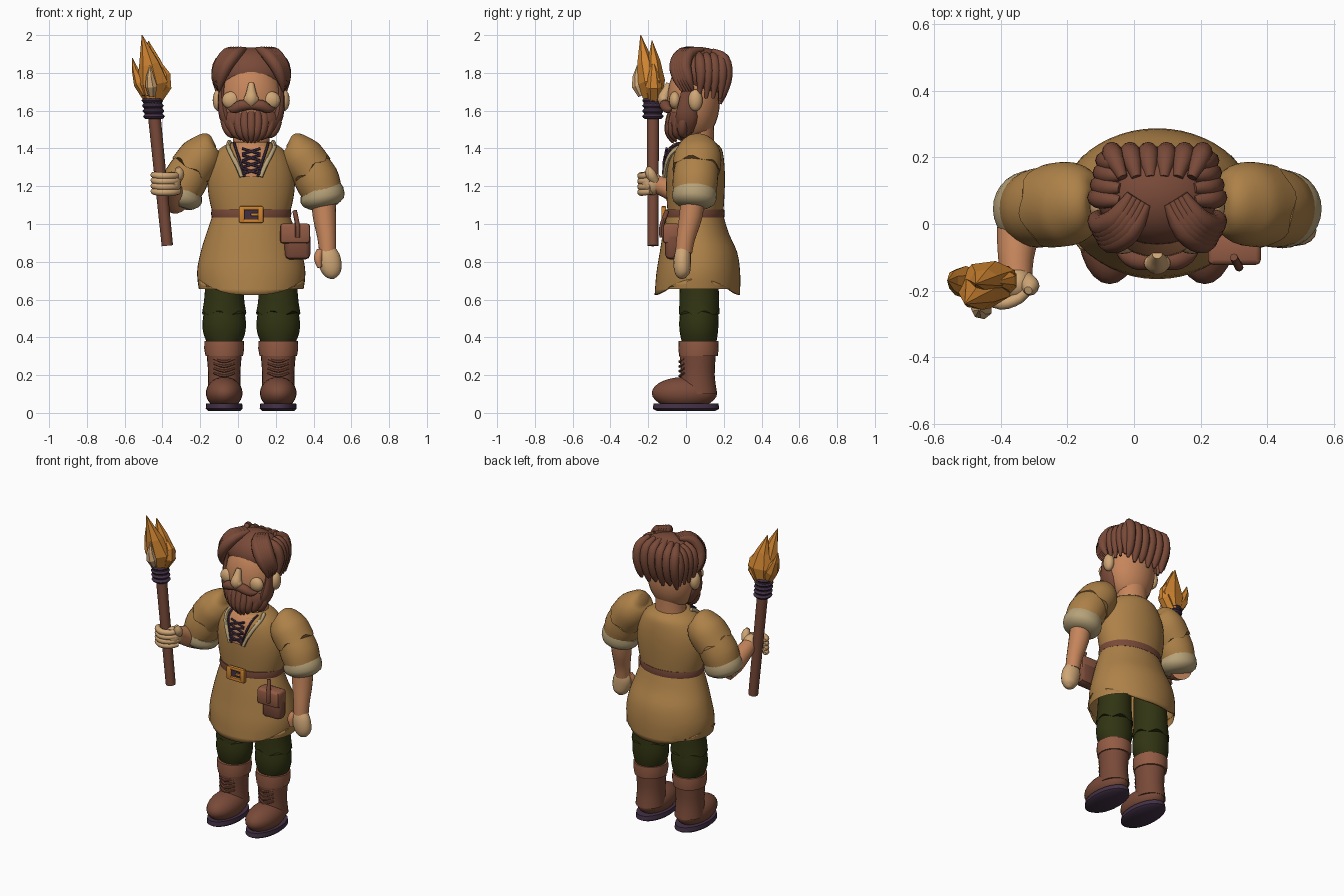
import bpy, bmesh, math
from mathutils import Vector

CX = 0.07  # body centre line


def material(name, rgb):
    m = bpy.data.materials.new(name)
    m.diffuse_color = (*rgb, 1)
    return m


TUNIC = material("tan_cloth", (0.42, 0.22, 0.065))
BROWN = material("brown_hair_leather", (0.19, 0.068, 0.04))
CUFF = material("light_leather", (0.29, 0.105, 0.058))
GREEN = material("dark_green", (0.03, 0.034, 0.006))
SKIN = material("skin", (0.56, 0.235, 0.105))
PALE = material("pale_skin", (0.62, 0.38, 0.18))
LINEN = material("linen", (0.47, 0.36, 0.19))
FIRE = material("orange", (0.62, 0.23, 0.03))
DARK = material("dark_purple", (0.055, 0.03, 0.06))


def finish(name, bm, mat):
    bmesh.ops.recalc_face_normals(bm, faces=bm.faces)
    me = bpy.data.meshes.new(name)
    bm.to_mesh(me)
    bm.free()
    me.materials.append(mat)
    ob = bpy.data.objects.new(name, me)
    bpy.context.collection.objects.link(ob)
    return ob


def spline(rows, steps):
    out, n = [], len(rows)
    for i in range(n - 1):
        a, b, c, d = rows[max(i - 1, 0)], rows[i], rows[i + 1], rows[min(i + 2, n - 1)]
        for k in range(steps):
            t = k / steps
            out.append([0.5 * (2 * q + (r - p) * t + (2 * p - 5 * q + 4 * r - s) * t * t
                               + (3 * q - p - 3 * r + s) * t ** 3) for p, q, r, s in zip(a, b, c, d)])
    return out + [list(rows[-1])]


def tube(name, rows, mat, seg=16, steps=3, level=False, cap=True, edge=None):
    """Skin rows of (x, y, z, radius[, second radius]); level keeps rings horizontal."""
    rows = spline([tuple(r) if len(r) == 5 else (*r, r[3]) for r in rows], steps)
    pts = [Vector(r[:3]) for r in rows]
    d = (pts[-1] - pts[0]).normalized()
    ref = Vector((0, 0, 1)) if abs(d.y) > 0.8 else Vector((0, 1, 0))
    bm, rings = bmesh.new(), []
    for i, (p, r) in enumerate(zip(pts, rows)):
        t = (pts[min(i + 1, len(pts) - 1)] - pts[max(i - 1, 0)]).normalized()
        u = t.cross(ref).normalized()
        v = u.cross(t)
        if level:
            u, v, t = Vector((1, 0, 0)), Vector((0, 1, 0)), Vector((0, 0, 1))
        ring = []
        for k in range(seg):
            a = 2 * math.pi * k / seg
            q = p + u * max(r[3], .001) * math.cos(a) + v * max(r[4], .001) * math.sin(a)
            if edge and i == len(pts) - 1:
                q += t * edge(a)
            ring.append(bm.verts.new(q))
        rings.append(ring)
    for a, b in zip(rings, rings[1:]):
        for k in range(seg):
            j = (k + 1) % seg
            bm.faces.new((a[k], a[j], b[j], b[k]))
    if cap:
        bm.faces.new(rings[0])
        bm.faces.new(rings[-1])
    return finish(name, bm, mat)


def ball(name, c, r, mat, seg=20):
    bm = bmesh.new()
    bmesh.ops.create_uvsphere(bm, u_segments=seg, v_segments=seg // 2 + 2, radius=1)
    for v in bm.verts:
        v.co = Vector(v.co[k] * r[k] + c[k] for k in range(3))
    return finish(name, bm, mat)


def box(name, c, size, mat, bevel=0.01):
    bm = bmesh.new()
    bmesh.ops.create_cube(bm, size=1)
    for v in bm.verts:
        v.co = Vector(v.co[k] * size[k] + c[k] for k in range(3))
    if bevel:
        bmesh.ops.bevel(bm, geom=bm.edges[:], offset=bevel, segments=2, affect='EDGES', profile=0.5)
    return finish(name, bm, mat)


def wavy(a):
    return 0.012 * math.sin(6 * a)


# Boots and trousers
for s, side in ((-1, "left"), (1, "right")):
    x = CX + s * 0.143
    tube(side + "_sole", [(x, 0, .01, .085, .155), (x, 0, .022, .098, .176), (x, 0, .05, .095, .172)],
         DARK, 28, 1, True)
    ball(side + "_foot", (x, -.008, .105), (.097, .173, .085), BROWN, 24)
    tube(side + "_boot_shaft", [(x, .065, .1, .09, .1), (x, .062, .2, .085, .09), (x, .062, .31, .093, .096)],
         BROWN, 24, 3, True)
    tube(side + "_boot_cuff", [(x, .066, .3, .099, .102), (x, .066, .34, .106, .107), (x, .066, .38, .105, .105)],
         CUFF, 24, 1, True)
    for z in (.2, .225, .25, .275):
        tube(side + "_boot_lace", [(x - .055, -.008, z + .012, .006), (x, -.034, z - .004, .008),
                                   (x + .055, -.008, z + .012, .006)], BROWN, 6)
    tube(side + "_lower_trouser", [(x, .07, .37, .09, .09), (x, .068, .42, .11, .1), (x, .068, .48, .115, .104),
                                   (x, .07, .56, .103, .098)], GREEN, 24, 3, True)
    tube(side + "_upper_trouser", [(x - s * .005, .07, .8, .1, .1), (x, .07, .62, .104, .104),
                                   (x, .07, .53, .117, .107)], GREEN, 36, 3, True, edge=wavy)

# Tunic skirt with hem raised at the sides
skirt = tube("tunic_skirt", [(CX, .045, 1.06, .2, .148), (CX, .052, .95, .237, .175), (CX, .066, .85, .268, .205),
                             (CX, .065, .74, .287, .222), (CX, .06, .625, .272, .226)],
             TUNIC, 48, 3, True, False, edge=lambda a: .085 * abs(math.cos(a)) ** 3)
mod = skirt.modifiers.new("thickness", 'SOLIDIFY')
mod.thickness = 0.012

# Torso
chest = [(1.04, .2, .146), (1.14, .224, .153), (1.24, .231, .156), (1.33, .212, .152), (1.4, .165, .138),
         (1.435, .1, .1)]
tube("tunic_body", [(CX, .05, *c) for c in chest], TUNIC, 40, 3, True)
tube("neck", [(CX, .06, 1.36, .105, .09), (CX, .06, 1.46, .095, .088), (CX, .06, 1.56, .1, .09)],
     SKIN, 20, 2, True)


def chest_y(dx, z):
    for a, b in zip(chest, chest[1:]):
        if z <= b[0]:
            t = (z - a[0]) / (b[0] - a[0])
            rx, ry = a[1] + t * (b[1] - a[1]), a[2] + t * (b[2] - a[2])
            break
    return .05 - ry * math.sqrt(max(1 - (dx / rx) ** 2, .1))


# Laced neck opening
bm = bmesh.new()
rows = []
for i in range(7):
    z = 1.25 + i * .03
    w = .03 + .012 * i
    rows.append([bm.verts.new((CX + w * k / 3, chest_y(w * k / 3, z) - .008, z)) for k in range(-3, 4)])
for a, b in zip(rows, rows[1:]):
    for k in range(6):
        bm.faces.new((a[k], a[k + 1], b[k + 1], b[k]))
finish("neck_opening", bm, SKIN)
for s in (-1, 1):
    tube("collar_trim", [(CX + s * w, chest_y(w, z) - .012, z, .012)
                         for w, z in ((.05, 1.25), (.075, 1.31), (.105, 1.37), (.122, 1.41))]
         + [(CX + s * .115, .01, 1.435, .012)], LINEN, 8)
    tube("opening_edge", [(CX + s * w, chest_y(w, z) - .012, z, .007)
                          for w, z in ((.035, 1.25), (.055, 1.32), (.082, 1.4), (.09, 1.43))], DARK, 6)
    for i in range(4):
        z = 1.265 + .035 * i
        tube("neck_lace", [(CX - s * .048, chest_y(.04, z) - .018, z, .007),
                           (CX + s * .048, chest_y(.04, z + .03) - .018, z + .03, .007)], DARK, 6)

# Belt, buckle and pouch
tube("belt", [(CX, .047, 1.035, .209, .155), (CX, .047, 1.055, .213, .158), (CX, .047, 1.078, .209, .155)],
     BROWN, 40, 1, True)
for dx in (-.05, .05):
    box("buckle_side", (CX + dx, -.118, 1.05), (.03, .026, .085), FIRE, .006)
for dz in (-.034, .034):
    box("buckle_bar", (CX, -.118, 1.05 + dz), (.12, .024, .022), FIRE, .006)
box("buckle_plate", (CX, -.11, 1.05), (.08, .012, .05), DARK, 0)
box("buckle_prong", (CX + .02, -.122, 1.05), (.045, .014, .015), FIRE, .004)
box("pouch", (.315, -.07, .885), (.135, .08, .145), BROWN, .025)
box("pouch_flap", (.302, -.078, .95), (.16, .09, .105), CUFF, .016)
tube("pouch_strap", [(.3, -.1, 1.07, .012), (.315, -.128, .99, .013), (.315, -.128, .93, .013)], BROWN, 8)

# Sleeves
for s, side in ((-1, "left"), (1, "right")):
    def at(dx, y, z, r, q):
        return (CX + s * dx, y, z, r, q)
    tube(side + "_upper_sleeve", [at(.2, .062, 1.44, .03, .04), at(.22, .062, 1.425, .075, .09),
                                  at(.26, .062, 1.365, .113, .124), at(.32, .055, 1.285, .117, .126)],
         TUNIC, 36, 4, edge=wavy)
    tube(side + "_lower_sleeve", [at(.29, .06, 1.34, .1, .11), at(.345, .05, 1.24, .118, .12),
                                  at(.375, .045, 1.17, .108, .114)], TUNIC, 28, 3)
    tube(side + "_sleeve_cuff", [at(.358, .045, 1.19, .108, .112), at(.374, .045, 1.155, .12, .118),
                                 at(.384, .042, 1.115, .11, .11), at(.39, .04, 1.09, .07, .07)], LINEN, 28, 2)

# Hanging arm
tube("right_forearm", [(.45, .04, 1.16, .066), (.458, .025, 1.04, .062), (.47, 0, .93, .05), (.475, -.012, .85, .045)],
     SKIN, 18)
tube("right_hand", [(.472, -.012, .875, .04, .035), (.478, -.018, .83, .06, .045), (.492, -.02, .77, .058, .045),
                    (.498, -.016, .73, .04, .035), (.5, -.01, .712, .01, .01)], PALE, 16)
tube("right_thumb", [(.435, -.03, .86, .018), (.424, -.045, .82, .023), (.432, -.05, .77, .012)], SKIN, 10)

# Raised arm gripping the torch
tube("left_forearm", [(-.325, .06, 1.12, .07), (-.345, -.01, 1.15, .067), (-.355, -.1, 1.19, .054),
                      (-.352, -.17, 1.215, .046)], SKIN, 18)
ball("left_palm", (-.352, -.18, 1.215), (.05, .055, .062), PALE)
for i in range(4):
    z = 1.168 + .029 * i
    tube("left_finger", [(-.315, -.185, z + .004, .016), (-.345, -.222, z, .018), (-.4, -.24, z, .019),
                         (-.443, -.215, z + .004, .018), (-.45, -.185, z + .006, .01)], PALE, 10)
tube("left_thumb", [(-.33, -.16, 1.22, .022), (-.312, -.187, 1.265, .028), (-.318, -.2, 1.3, .012)], PALE, 12)

# Torch
tube("torch_shaft", [(-.374, -.175, .885, .03), (-.452, -.175, 1.66, .034)], BROWN, 10, 1)
tube("torch_head", [(-.444, -.175, 1.56, .046), (-.456, -.175, 1.69, .052)], DARK, 16, 1)
for i in range(5):
    x, z = -.445 - .0028 * i, 1.57 + .028 * i
    tube("torch_wrap", [(x, -.175, z - .013, .046), (x, -.175, z, .058), (x, -.175, z + .013, .046)], DARK, 18, 2, True)
flames = [[(-.45, -.18, 1.67, .055, .05), (-.45, -.19, 1.75, .085, .065), (-.47, -.215, 1.85, .055, .045),
           (-.508, -.24, 2.0, .002, .002)],
          [(-.45, -.165, 1.67, .05, .04), (-.435, -.16, 1.76, .085, .05), (-.45, -.17, 1.86, .045, .035),
           (-.475, -.18, 1.97, .002, .002)],
          [(-.47, -.18, 1.68, .04, .04), (-.515, -.175, 1.75, .04, .05), (-.545, -.17, 1.82, .018, .03),
           (-.56, -.17, 1.88, .002, .002)],
          [(-.43, -.17, 1.67, .04, .04), (-.385, -.17, 1.73, .038, .045), (-.385, -.17, 1.79, .03, .03),
           (-.42, -.175, 1.87, .002, .002)]]
for f in flames:
    tube("flame", f, FIRE, 7, 1)
tube("pale_flame", [(-.455, -.235, 1.68, .02), (-.458, -.255, 1.73, .033), (-.465, -.262, 1.78, .022),
                    (-.465, -.258, 1.84, .002)], PALE, 7, 1)

# Head
ball("head", (CX, .04, 1.655), (.163, .14, .22), SKIN, 28)
tube("nose", [(CX, -.09, 1.745, .015), (CX, -.105, 1.7, .026), (CX, -.12, 1.66, .036, .032),
              (CX, -.105, 1.625, .02)], PALE, 14)
ball("nose_tip", (CX, -.118, 1.66), (.04, .03, .032), PALE)
ball("beard", (CX, -.01, 1.545), (.152, .088, .105), BROWN, 24)
for s in (-1, 1):
    ball("ear", (CX + s * .172, .05, 1.655), (.032, .038, .058), PALE, 16)
    ball("cheek", (CX + s * .105, -.058, 1.655), (.05, .032, .047), PALE, 16)
    tube("sideburn", [(CX + s * .15, .005, 1.78, .012, .02), (CX + s * .157, .005, 1.68, .018, .035),
                      (CX + s * .14, .005, 1.57, .03, .06), (CX + s * .1, .0, 1.49, .02, .04)], BROWN, 12)
    tube("moustache", [(CX - s * .01, -.108, 1.63, .022), (CX + s * .05, -.11, 1.628, .03),
                       (CX + s * .095, -.095, 1.608, .022), (CX + s * .125, -.075, 1.612, .004)], BROWN, 14)
for i in range(-4, 5):
    b = i / 4
    y = -.085 + .07 * b * b
    tube("beard_lock", [(CX + .13 * b, y + .01, 1.6, .02), (CX + .135 * b, y, 1.54, .027),
                        (CX + .11 * b, y - .004, 1.48, .023), (CX + .07 * b, y + .015, 1.43 + .03 * b * b, .005)],
         BROWN, 10)

# Hair cap, swept fringe, side and back locks
ball("hair_cap", (CX, .085, 1.8), (.182, .148, .135), BROWN, 28)
for s in (-1, 1):
    for k in range(5):
        t = k / 4
        tube("fringe_lock", [(CX + s * (.03 + .05 * t), .06 + .03 * t, 1.925, .012),
                             (CX + s * (.075 + .05 * t), -.02 + .04 * t, 1.905, .03),
                             (CX + s * (.13 + .035 * t), -.055 + .05 * t, 1.84, .034),
                             (CX + s * (.16 + .025 * t), -.045 + .06 * t, 1.765, .024),
                             (CX + s * .17, -.02 + .06 * t, 1.7, .004)], BROWN, 10)
    for k in range(4):
        y = .07 + .037 * k
        w = .184 - .008 * k
        tube("side_lock", [(CX + s * .11, y, 1.9, .015), (CX + s * (w - .02), y + .005, 1.86, .03),
                           (CX + s * w, y + .01, 1.78, .027), (CX + s * (w - .01), y, 1.68 - .015 * (k > 0), .008)],
             BROWN, 10)
for k in range(6):
    dx = (k - 2.5) * .052
    tube("back_lock", [(CX + dx * .8, .14, 1.915, .015), (CX + dx, .2, 1.875, .03),
                       (CX + dx * 1.05, .217, 1.79, .03), (CX + dx, .195, 1.7, .026),
                       (CX + dx, .18, 1.635 + .015 * (k % 2), .008)], BROWN, 12)

# Smooth everything but the faceted flames
for ob in bpy.data.objects:
    ob.select_set("flame" not in ob.name)
bpy.context.view_layer.objects.active = bpy.data.objects["head"]
bpy.ops.object.shade_smooth_by_angle(angle=math.radians(45))
